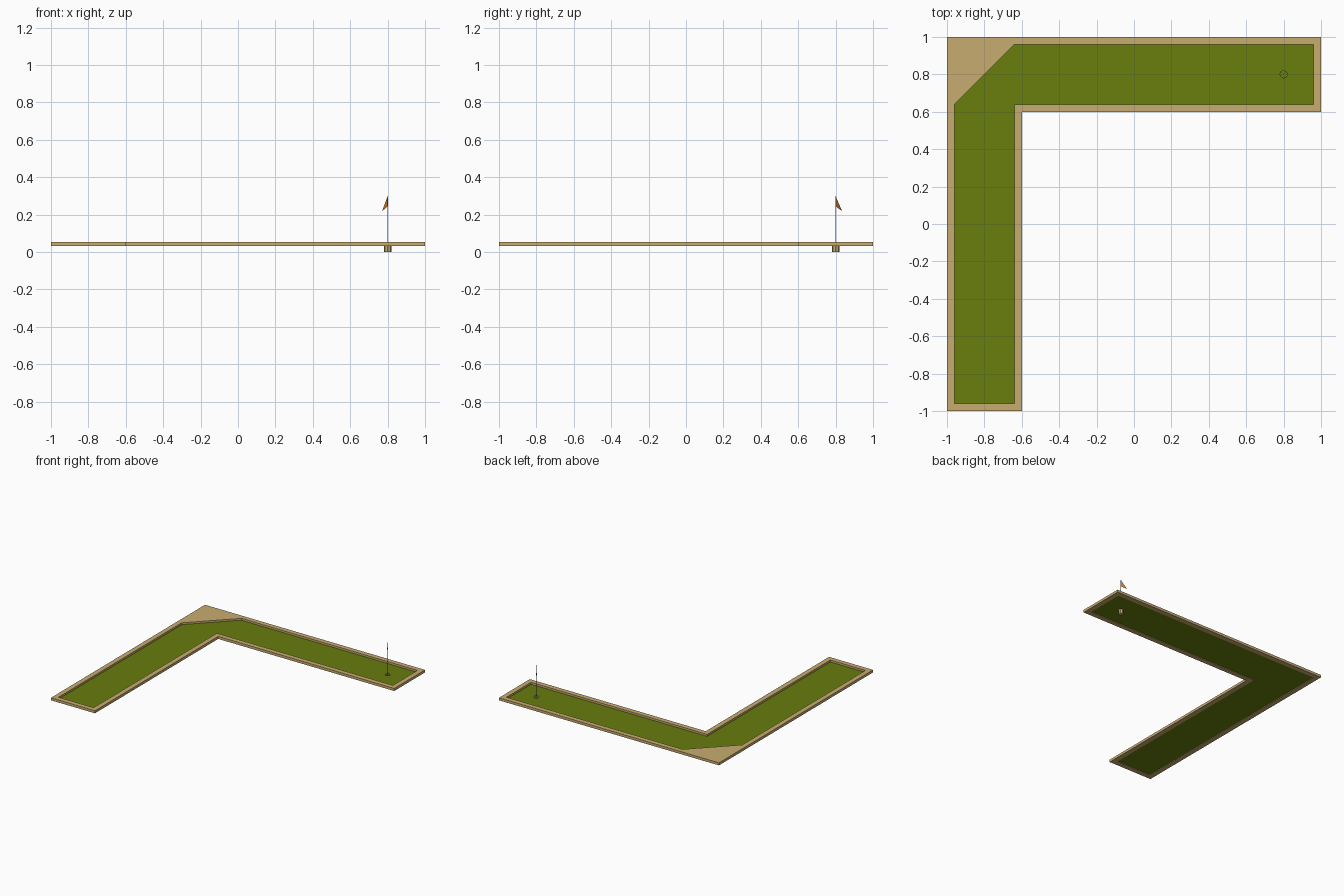
import bpy, bmesh, math

if "Cube" in bpy.data.objects:
    bpy.data.objects.remove(bpy.data.objects["Cube"])


def material(name, rgb):
    m = bpy.data.materials.new(name)
    m.diffuse_color = (*rgb, 1)
    m.use_nodes = True
    m.node_tree.nodes["Principled BSDF"].inputs["Base Color"].default_value = m.diffuse_color
    return m


TAN = material("tan_wood", (0.58, 0.415, 0.165))
GREEN = material("turf_green", (0.138, 0.205, 0.004))
ORANGE = material("flag_orange", (0.60, 0.19, 0.02))
GREY = material("pole_grey", (0.12, 0.12, 0.13))


def finish(bm, name, mat):
    me = bpy.data.meshes.new(name)
    bm.to_mesh(me)
    bm.free()
    me.materials.append(mat)
    ob = bpy.data.objects.new(name, me)
    bpy.context.collection.objects.link(ob)
    return ob


def plate(name, loops, z, height, mat):
    """Fill outline loops (extra loops are holes) and extrude upward."""
    bm = bmesh.new()
    edges = []
    for loop in loops:
        vs = [bm.verts.new((x, y, z)) for x, y in loop]
        edges += [bm.edges.new((vs[i - 1], vs[i])) for i in range(len(vs))]
    bmesh.ops.triangle_fill(bm, use_beauty=True, use_dissolve=False,
                            edges=edges, normal=(0, 0, 1))
    if height:
        res = bmesh.ops.extrude_face_region(bm, geom=bm.faces[:], use_keep_orig=True)
        up = [g for g in res["geom"] if isinstance(g, bmesh.types.BMVert)]
        bmesh.ops.translate(bm, verts=up, vec=(0, 0, height))
        bmesh.ops.recalc_face_normals(bm, faces=bm.faces[:])
    else:
        for f in bm.faces:
            f.normal_update()
            if f.normal.z < 0:
                f.normal_flip()
    return finish(bm, name, mat)


def ell(d):
    """L-shaped outline, inset by d."""
    a, b = 1 - d, 0.6 + d
    return [(-a, -a), (-b, -a), (-b, b), (a, b), (a, a), (-a, a)]


def circle(r, n=8):
    return [(0.8 + r * math.cos(2 * math.pi * i / n),
             0.8 + r * math.sin(2 * math.pi * i / n)) for i in range(n)]


BOTTOM, TOP, FLOOR = 0.032, 0.053, 0.037

# Wooden border and the corner block that banks the ball
plate("border", [ell(0), ell(0.04)], BOTTOM, TOP - BOTTOM, TAN)
plate("corner_block", [[(-0.96, 0.64), (-0.64, 0.96), (-0.96, 0.96)]],
      FLOOR + 0.001, TOP - FLOOR - 0.001, TAN)

# Turf with the hole cut in it
plate("turf", [ell(0.04), circle(0.02)], FLOOR, 0, GREEN)

# Cup below the hole, open at the top, with a green base inside
bm = bmesh.new()
lo = [bm.verts.new((x, y, 0)) for x, y in circle(0.02)]
hi = [bm.verts.new((x, y, FLOOR)) for x, y in circle(0.02)]
for i in range(8):
    bm.faces.new((lo[i - 1], lo[i], hi[i], hi[i - 1]))
bm.faces.new(lo[::-1])
finish(bm, "cup", TAN)
plate("cup_base", [circle(0.0195)], 0.002, 0, GREEN)

# Flag pole and pennant
plate("flag_pole", [circle(0.002, 6)], 0.002, 0.298, GREY)
bm = bmesh.new()
bm.faces.new([bm.verts.new(p) for p in
              [(0.8, 0.8, 0.298), (0.77, 0.835, 0.218), (0.8, 0.8, 0.245)]])
finish(bm, "flag", ORANGE)
